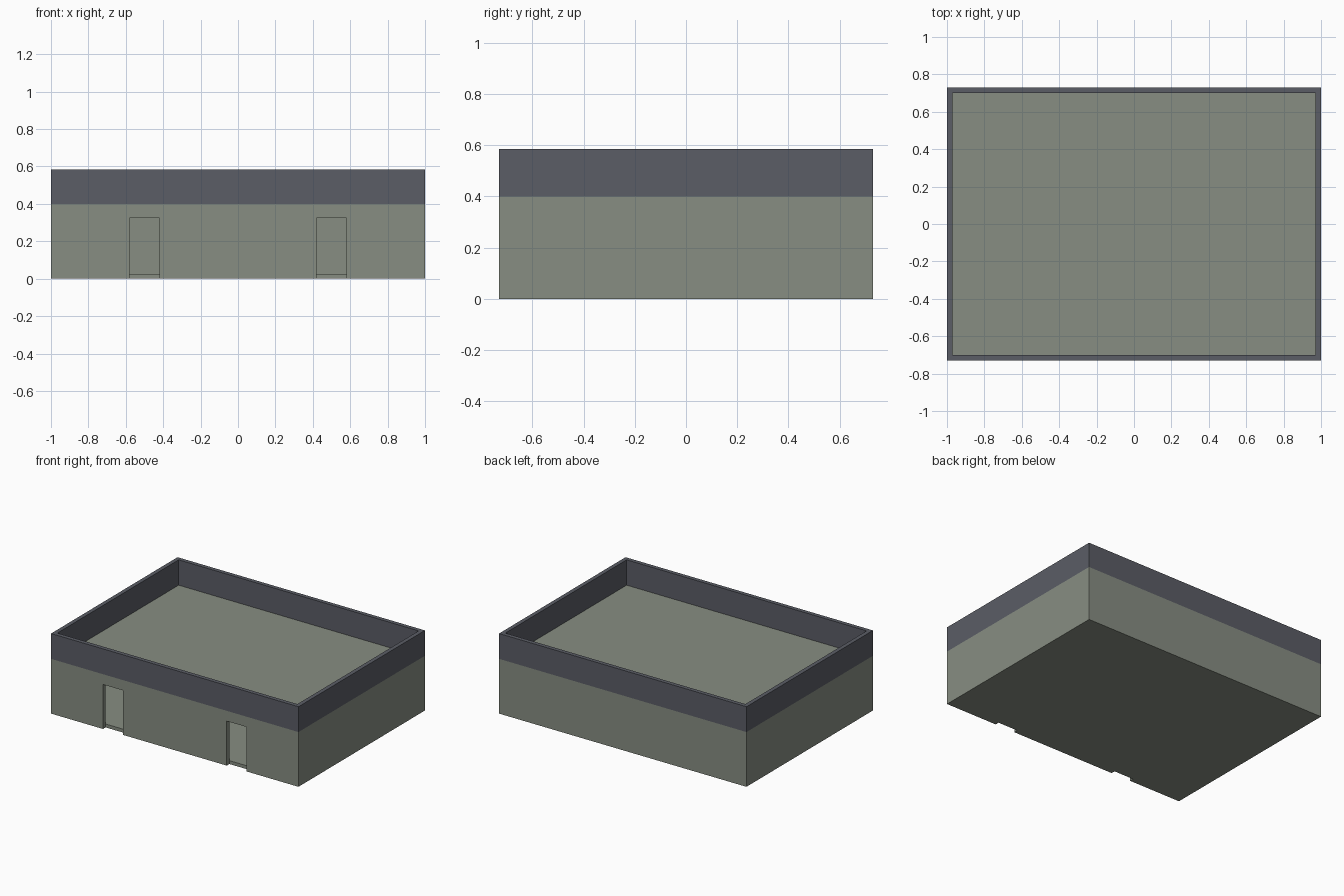
import bpy, bmesh
from mathutils import Vector

if "Cube" in bpy.data.objects:
    bpy.data.objects.remove(bpy.data.objects["Cube"])

HX, HY = 1.0, 0.73        # half footprint
T = 0.03                  # wall thickness
WALL_H, TOP = 0.40, 0.585 # roof level, parapet top
FLOOR = 0.025
DOOR_H, DOOR_HALF = 0.325, 0.08


def material(name, rgb):
    m = bpy.data.materials.new(name)
    m.diffuse_color = (*rgb, 1.0)
    m.use_nodes = True
    m.node_tree.nodes["Principled BSDF"].inputs["Base Color"].default_value = m.diffuse_color
    return m


wall_mat = material("grey_green_wall", (0.245, 0.270, 0.225))
parapet_mat = material("slate_parapet", (0.104, 0.110, 0.133))


def prism(name, outline, y0, y1, split=False):
    """Extrude an XZ outline from y0 to y1; optionally colour the part above roof level."""
    bm = bmesh.new()
    face = bm.faces.new([bm.verts.new((x, y0, z)) for x, z in outline])
    ext = bmesh.ops.extrude_face_region(bm, geom=[face])
    moved = [v for v in ext["geom"] if isinstance(v, bmesh.types.BMVert)]
    bmesh.ops.translate(bm, verts=moved, vec=Vector((0, y1 - y0, 0)))
    if split:
        bmesh.ops.bisect_plane(bm, geom=bm.verts[:] + bm.edges[:] + bm.faces[:],
                               plane_co=(0, 0, WALL_H), plane_no=(0, 0, 1))
    bmesh.ops.recalc_face_normals(bm, faces=bm.faces[:])
    for f in bm.faces:
        f.material_index = int(split and f.calc_center_bounds().z > WALL_H)
    me = bpy.data.meshes.new(name)
    bm.to_mesh(me)
    bm.free()
    me.materials.append(wall_mat)
    me.materials.append(parapet_mat)
    ob = bpy.data.objects.new(name, me)
    bpy.context.collection.objects.link(ob)
    return ob


def rect(x0, x1, z0, z1):
    return [(x0, z0), (x1, z0), (x1, z1), (x0, z1)]


# Front wall with two open doorways cut up from the ground
outline = [(-HX, 0)]
for cx in (-0.5, 0.5):
    a, b = cx - DOOR_HALF, cx + DOOR_HALF
    outline += [(a, 0), (a, DOOR_H), (b, DOOR_H), (b, 0)]
outline += [(HX, 0), (HX, TOP), (-HX, TOP)]
prism("front_wall", outline, -HY, -HY + T, split=True)

# Back and side walls, rising into the parapet
prism("back_wall", rect(-HX, HX, 0, TOP), HY - T, HY, split=True)
prism("left_wall", rect(-HX, -HX + T, 0, TOP), -HY + T, HY - T, split=True)
prism("right_wall", rect(HX - T, HX, 0, TOP), -HY + T, HY - T, split=True)

# Floor and flat roof slabs between the walls
prism("floor_slab", rect(-HX + T, HX - T, 0, FLOOR), -HY + T, HY - T)
prism("roof_slab", rect(-HX + T, HX - T, WALL_H - 0.025, WALL_H), -HY + T, HY - T)
